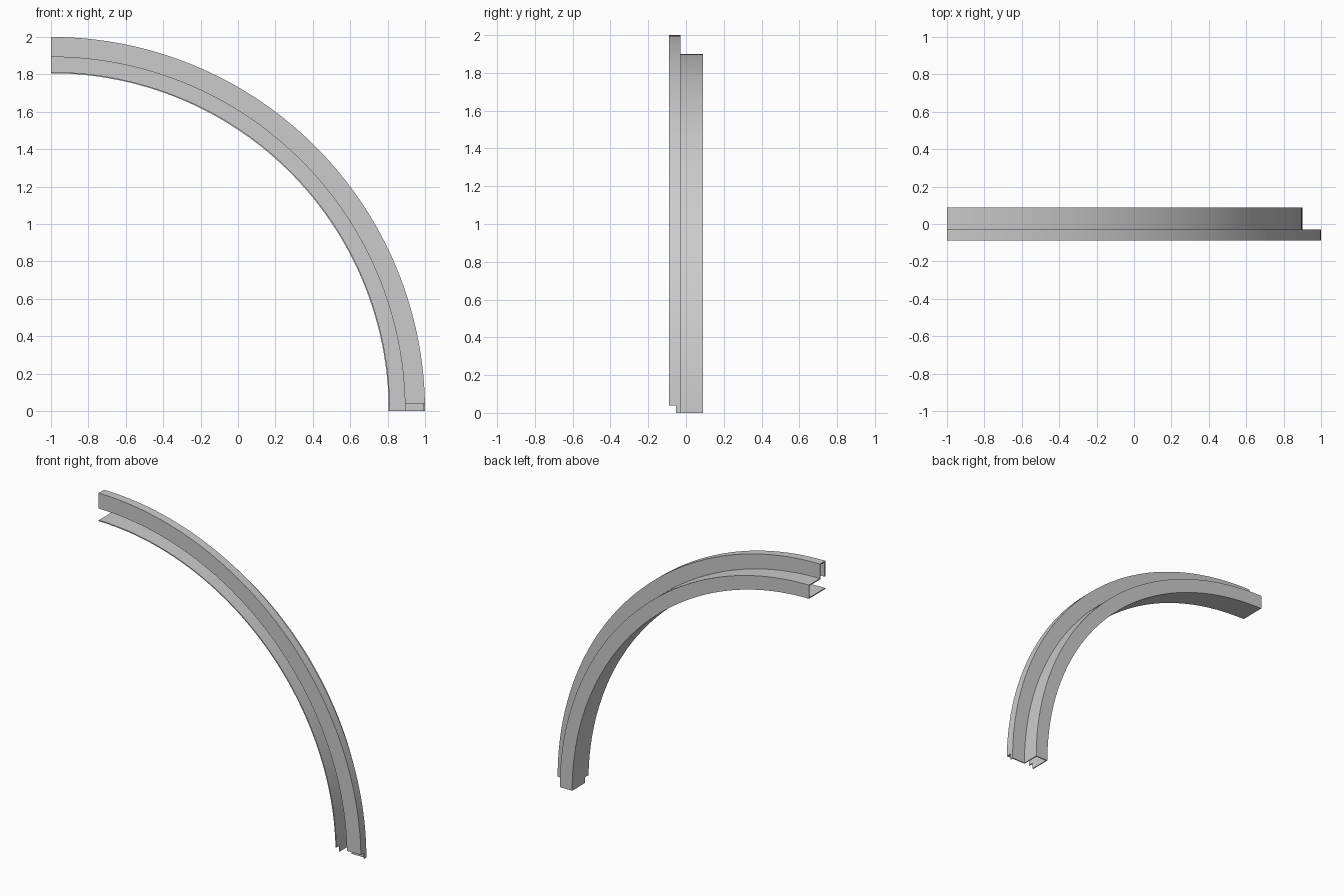
import bpy, bmesh, math

cube = bpy.data.objects.get("Cube")
if cube:
    bpy.data.objects.remove(cube, do_unlink=True)

# Plain grey metal
grey = bpy.data.materials.new("light_grey")
grey.use_nodes = True
colour = (0.6, 0.6, 0.6, 1)
grey.diffuse_color = colour
grey.node_tree.nodes["Principled BSDF"].inputs["Base Color"].default_value = colour


def make_object(name, bm):
    bmesh.ops.recalc_face_normals(bm, faces=bm.faces)
    mesh = bpy.data.meshes.new(name)
    bm.to_mesh(mesh)
    bm.free()
    mesh.materials.append(grey)
    ob = bpy.data.objects.new(name, mesh)
    bpy.context.collection.objects.link(ob)
    return ob


# Folded sheet cross-section as (depth, radius)
FRONT, STEP, BACK = -0.089, -0.03, 0.089
INNER, LEDGE, OUTER = 1.806, 1.9, 2.0
T = 0.007
profile = [
    (FRONT, LEDGE - T), (FRONT, OUTER), (STEP, OUTER), (STEP, LEDGE),
    (BACK, LEDGE), (BACK, INNER), (FRONT, INNER), (FRONT, INNER + T),
    (BACK - T, INNER + T), (BACK - T, LEDGE - T), (STEP - T, LEDGE - T),
    (STEP - T, OUTER - T), (FRONT + T, OUTER - T), (FRONT + T, LEDGE - T),
]

# Quarter-circle sweep about the left end
SEGMENTS = 64
bm = bmesh.new()
rings = []
for i in range(SEGMENTS + 1):
    a = math.pi / 2 * i / SEGMENTS
    rings.append([bm.verts.new((r * math.cos(a) - 1, y, r * math.sin(a)))
                  for y, r in profile])
n = len(profile)
for low, high in zip(rings, rings[1:]):
    for j in range(n):
        k = (j + 1) % n
        bm.faces.new((low[j], low[k], high[k], high[j]))
bm.faces.new(rings[0])
bm.faces.new(rings[-1])
rail = make_object("curved_rail", bm)

# Notch across the front of the foot
bm = bmesh.new()
bmesh.ops.create_cube(bm, size=1)
for v in bm.verts:
    v.co.x = 0.9 + v.co.x * 0.6
    v.co.y = -0.053 if v.co.y > 0 else -0.2
    v.co.z = 0.04 if v.co.z > 0 else -0.1
cutter = make_object("notch_cutter", bm)
cutter.hide_render = True

bpy.ops.object.select_all(action='DESELECT')
rail.select_set(True)
bpy.context.view_layer.objects.active = rail
cut = rail.modifiers.new("foot_notch", 'BOOLEAN')
cut.operation = 'DIFFERENCE'
cut.solver = 'EXACT'
cut.object = cutter
bpy.ops.object.modifier_apply(modifier=cut.name)
bpy.data.objects.remove(cutter, do_unlink=True)

bpy.ops.object.shade_smooth_by_angle(angle=math.radians(30))
